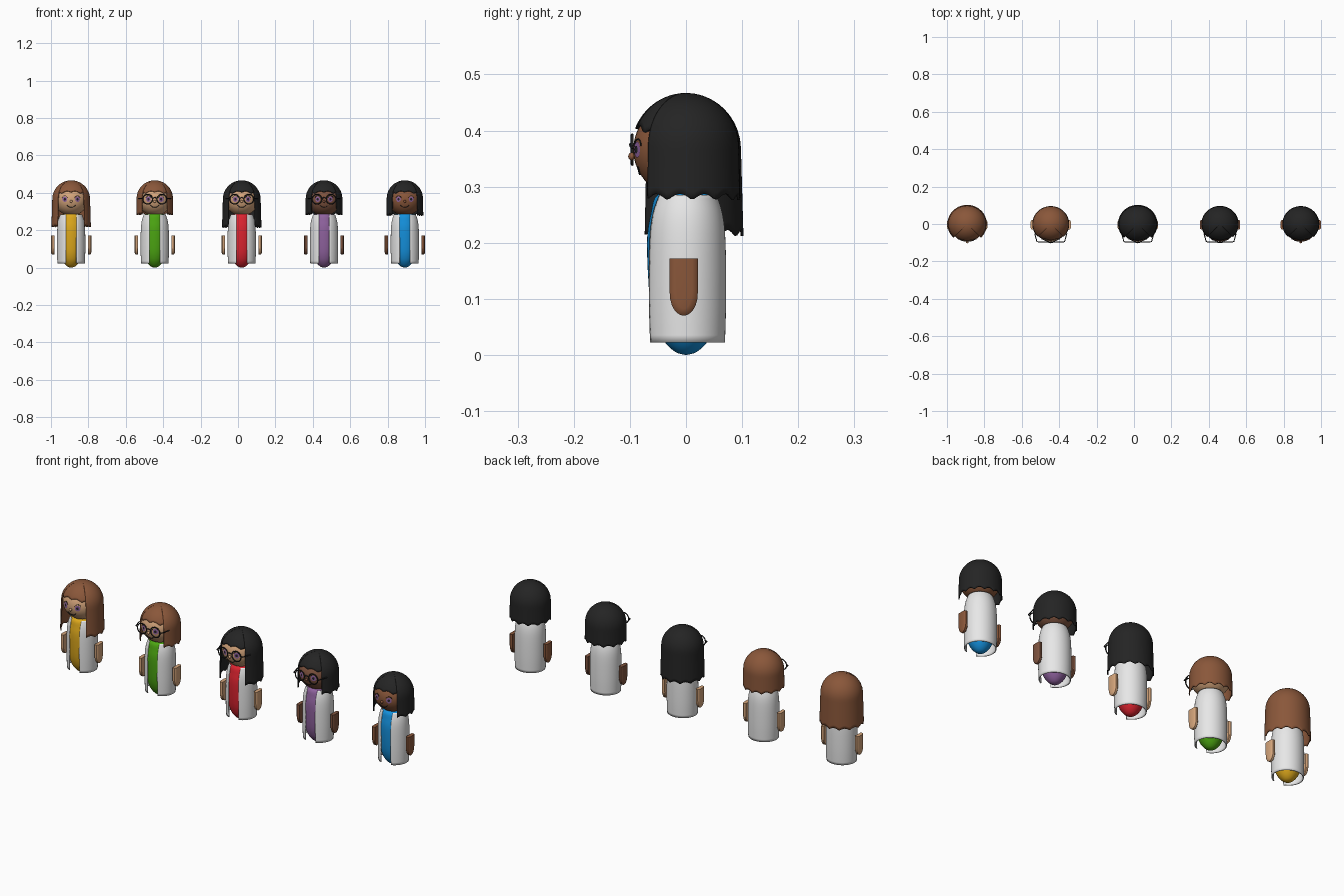
import bpy, bmesh, math
from math import sin, cos, pi

if "Cube" in bpy.data.objects:
    bpy.data.objects.remove(bpy.data.objects["Cube"])


def mat(name, hexcode):
    m = bpy.data.materials.new(name)
    c = [int(hexcode[i:i + 2], 16) / 255 for i in (0, 2, 4)]
    c = [v / 12.92 if v <= 0.04045 else ((v + 0.055) / 1.055) ** 2.4 for v in c]
    m.diffuse_color = (*c, 1)
    m.use_nodes = True
    m.node_tree.nodes["Principled BSDF"].inputs["Base Color"].default_value = m.diffuse_color
    return m


M = {n: mat(n, h) for n, h in dict(
    white="EEEEEE", black="242424", brown="8A573A", tan="D6A67C", mid_brown="80543F",
    yellow="DDA81C", green="4CA612", red="DD2430", purple="8F629E", blue="1490DC").items()}


def finish(bm, name, material, x, smooth=True):
    me = bpy.data.meshes.new(name)
    bm.to_mesh(me)
    bm.free()
    ob = bpy.data.objects.new(name, me)
    ob.location.x = x
    me.materials.append(M[material])
    bpy.context.collection.objects.link(ob)
    if smooth:
        bpy.ops.object.select_all(action='DESELECT')
        ob.select_set(True)
        bpy.context.view_layer.objects.active = ob
        bpy.ops.object.shade_smooth_by_angle(angle=math.radians(40))
    return ob


def skin_grid(bm, cols):
    """Quads between columns of points (columns run top to bottom, counterclockwise)."""
    vs = [[bm.verts.new(p) for p in c] for c in cols]
    for a, b in zip(vs, vs[1:]):
        for i in range(len(a) - 1):
            bm.faces.new((a[i], a[i + 1], b[i + 1], b[i]))
    bmesh.ops.remove_doubles(bm, verts=bm.verts[:], dist=1e-5)


def solidify(ob, t):
    s = ob.modifiers.new("thickness", 'SOLIDIFY')
    s.thickness, s.offset = t, -1


def interp(profile, n):
    """Smooth a (z, r) profile with a Catmull-Rom spline."""
    p = [profile[0]] + profile + [profile[-1]]
    out = []
    for k in range(1, len(p) - 2):
        for j in range(n):
            t = j / n
            out.append([0.5 * (2 * b + (c - a) * t + (2 * a - 5 * b + 4 * c - d) * t * t
                        + (3 * b - a - 3 * c + d) * t ** 3)
                        for a, b, c, d in zip(p[k - 1], p[k], p[k + 1], p[k + 2])])
    return out + [list(profile[-1])]


def lathe(name, material, x, profile, xs=1.0, gap=0.0, n=48):
    """Turned shape, with an optional front opening of half width gap."""
    bm = bmesh.new()
    rows = interp(profile, 4)
    cols = []
    for i in range(n + 1):
        col = []
        for z, r in rows:
            r = max(r, 0)
            g = math.asin(gap / r) if gap else 0
            a = -pi / 2 + g + (2 * pi - 2 * g) * i / n
            col.append((r * xs * cos(a), r * sin(a), z))
        cols.append(col)
    skin_grid(bm, cols)
    return finish(bm, name, material, x)


HC, HX, HY, HZ = 0.366, 0.091, 0.094, 0.088   # head centre height and radii


def face_y(x, z, off=0.001):
    return -HY * math.sqrt(max(0, 1 - (x / HX) ** 2 - ((z - HC) / HZ) ** 2)) - off


def tube(name, material, x, paths, r):
    cu = bpy.data.curves.new(name, 'CURVE')
    cu.dimensions = '3D'
    cu.bevel_depth, cu.bevel_resolution, cu.use_fill_caps = r, 2, True
    for pts, closed in paths:
        s = cu.splines.new('POLY')
        s.points.add(len(pts) - 1)
        for q, p in zip(s.points, pts):
            q.co = (*p, 1)
        s.use_cyclic_u = closed
    cu.materials.append(M[material])
    ob = bpy.data.objects.new(name, cu)
    ob.location.x = x
    bpy.context.collection.objects.link(ob)


def discs(name, material, x, r, off, dx=0.034, dz=0.366):
    """A pair of thin discs lying on the face."""
    bm = bmesh.new()
    for s in (-1, 1):
        ring = []
        for k in range(20):
            px, pz = s * dx + r * cos(k * pi / 10), dz + 1.15 * r * sin(k * pi / 10)
            ring.append(bm.verts.new((px, face_y(px, pz, off), pz)))
        mid = bm.verts.new((s * dx, face_y(s * dx, dz, off), dz))
        for k in range(20):
            bm.faces.new((ring[k], ring[(k + 1) % 20], mid))
    finish(bm, name, material, x)


def hair(name, material, x, R, hem, fringe, flare):
    zc = 0.467 - R
    quarter = R * pi / 2
    bm = bmesh.new()

    def sheet(a0, a1, n, rows, hem_at):
        cols = []
        for i in range(n + 1):
            a = a0 + (a1 - a0) * i / n
            h = hem_at(a)
            L = R * math.acos((h - zc) / R) if h > zc else quarter + zc - h
            col = []
            for k in range(rows + 1):
                d = L * k / rows
                if d < quarter:
                    r, z = R * sin(d / R), zc + R * cos(d / R)
                else:
                    r, z = R + flare * (d - quarter), zc - (d - quarter)
                col.append((r * cos(a), r * sin(a) * 0.97, z))
            cols.append(col)
        skin_grid(bm, cols)

    edge = math.radians(44)
    # fringe over the forehead, then the curtain round sides and back
    sheet(-pi / 2 - edge, -pi / 2 + edge, 36, 12,
          lambda a: fringe - 0.012 * abs(a + pi / 2) + 0.009 * abs(sin((a + pi / 2) * 5.5)))
    sheet(-pi / 2 + edge, 1.5 * pi - edge, 90, 20,
          lambda a: hem + 0.011 * abs(sin((a - pi / 2) * 6.5)))
    solidify(finish(bm, name, material, x), 0.005)


def hands(name, material, x):
    bm = bmesh.new()
    for s in (-1, 1):
        out = [(0.021, 0.172), (-0.029, 0.172)]
        out += [(-0.004 - 0.025 * cos(t * pi / 12), 0.11 - 0.04 * sin(t * pi / 12))
                for t in range(13)]
        rings = []
        for px, sc in ((0.089, 0.9), (0.092, 1), (0.102, 1), (0.106, 0.85), (0.108, 0.6)):
            rings.append([bm.verts.new((s * px, -0.004 + (y + 0.004) * sc,
                                        0.172 + (z - 0.172) * (0.7 + 0.3 * sc)))
                          for y, z in out])
        n = len(out)
        for a, b in zip(rings, rings[1:]):
            for k in range(n):
                bm.faces.new((a[k], a[(k + 1) % n], b[(k + 1) % n], b[k]))
        bm.faces.new(rings[0])
        bm.faces.new(rings[-1])
    bmesh.ops.recalc_face_normals(bm, faces=bm.faces[:])
    finish(bm, name, material, x)


def ball(name, material, x, loc, radii):
    bm = bmesh.new()
    bmesh.ops.create_uvsphere(bm, u_segments=40, v_segments=24, radius=1)
    for v in bm.verts:
        v.co = [l + c * r for l, c, r in zip(loc, v.co, radii)]
    finish(bm, name, material, x)


# dress colour, x, skin, hair colour, hair radius, hair hem, flare, glasses
figures = [
    ("yellow", -0.892, "tan", "brown", 0.101, 0.215, 0.03, False),
    ("green", -0.445, "tan", "brown", 0.097, 0.280, 0.02, True),
    ("red", 0.020, "tan", "black", 0.101, 0.212, 0.03, True),
    ("purple", 0.460, "mid_brown", "black", 0.098, 0.280, 0.02, True),
    ("blue", 0.892, "brown", "black", 0.097, 0.276, 0.02, False)]

for c, x, skin, hc, R, hem, flare, glasses in figures:
    # body: dress with rounded base and open coat
    lathe(c + "_dress", c, x, [(0.288, 0), (0.286, 0.05), (0.25, 0.063), (0.2, 0.0695),
                               (0.1, 0.0645), (0.05, 0.053), (0.022, 0.037), (0.005, 0.018), (0, 0)])
    coat = lathe(c + "_coat", "white", x, [(0.285, 0.055), (0.25, 0.0655), (0.2, 0.0705),
                                           (0.1, 0.0715), (0.022, 0.0695)], xs=1.06, gap=0.027)
    solidify(coat, 0.004)
    hands(c + "_hands", skin, x)
    # head, nose and hair
    ball(c + "_head", skin, x, (0, 0, HC), (HX, HY, HZ))
    ball(c + "_nose", skin, x, (0, -0.097, 0.354), (0.007, 0.006, 0.007))
    hair(c + "_hair", hc, x, R, hem, 0.404, flare)
    # eyes, lashes and mouth
    discs(c + "_eyes", "purple", x, 0.0125, 0.0012)
    discs(c + "_pupils", "black", x, 0.006, 0.002)
    lashes = []
    for s in (-1, 1):
        pts = []
        for k in range(9):
            t = pi * (0.1 + 0.8 * k / 8)
            px, pz = s * 0.034 + 0.015 * cos(t), 0.368 + 0.017 * sin(t)
            pts.append((px, face_y(px, pz), pz))
        lashes.append((pts, False))
    tube(c + "_lashes", "black", x, lashes, 0.0013)
    smile = []
    for k in range(11):
        px = -0.024 + 0.0048 * k
        pz = 0.322 + 0.013 * (px / 0.024) ** 2
        smile.append((px, face_y(px, pz), pz))
    tube(c + "_mouth", "black", x, [(smile, False)], 0.0016)
    # glasses: two rims, bridge and short temples
    if glasses:
        paths = [([(-0.012, -0.098, 0.372), (0, -0.099, 0.375), (0.012, -0.098, 0.372)], False)]
        for s in (-1, 1):
            paths.append(([(s * 0.038 + 0.026 * cos(k * pi / 14), -0.096,
                            0.366 + 0.026 * sin(k * pi / 14)) for k in range(28)], True))
            paths.append(([(s * 0.064, -0.096, 0.37), (s * 0.074, -0.094, 0.371),
                           (s * 0.086, -0.05, 0.371)], False))
        tube(c + "_glasses", "black", x, paths, 0.0028)
